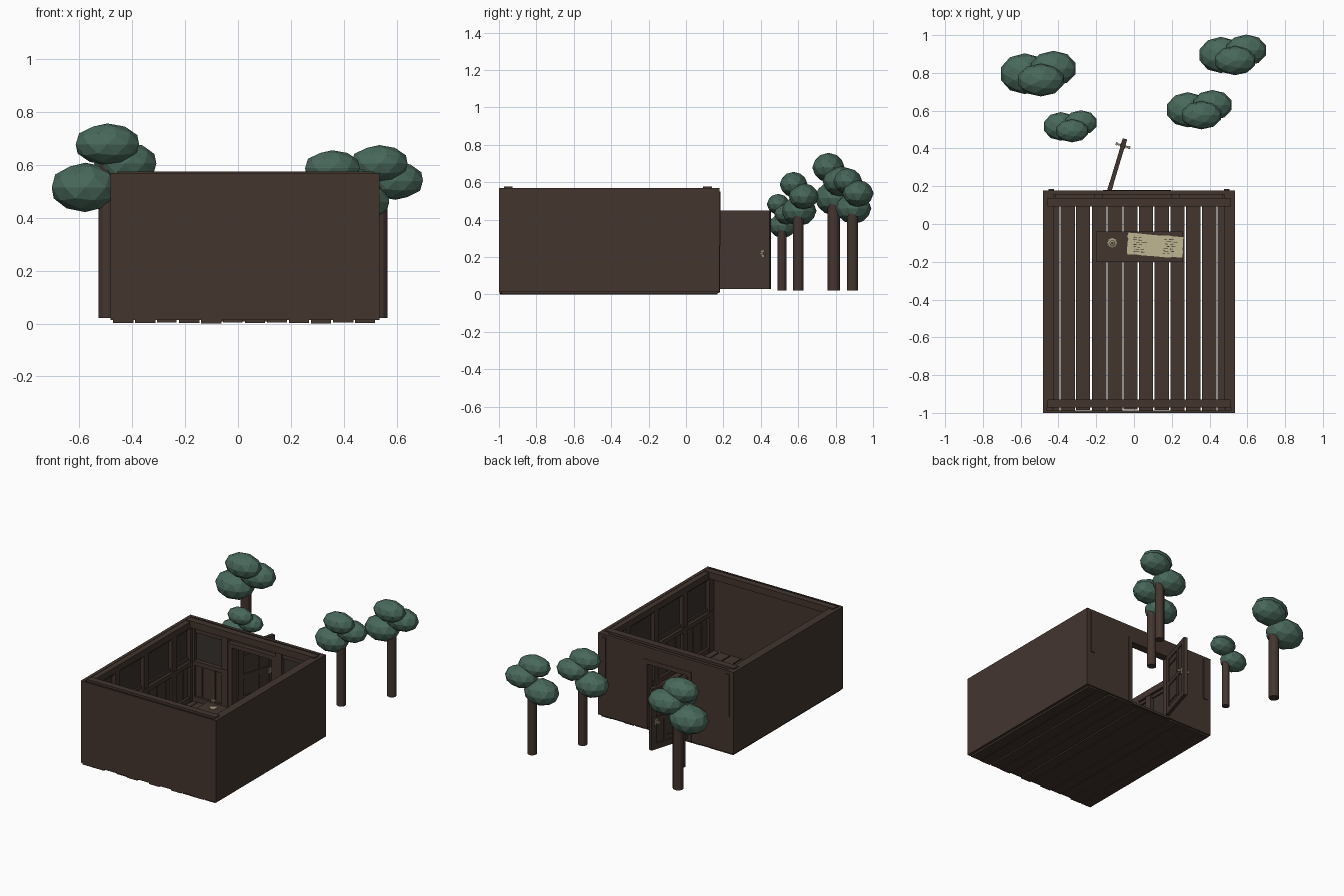
import bpy, bmesh, math, random
from mathutils import Matrix, Vector

if "Cube" in bpy.data.objects:
    bpy.data.objects.remove(bpy.data.objects["Cube"])

random.seed(4)


def material(name, rgb):
    m = bpy.data.materials.new(name)
    m.diffuse_color = (*rgb, 1)
    m.use_nodes = True
    m.node_tree.nodes["Principled BSDF"].inputs["Base Color"].default_value = m.diffuse_color
    return m


WOOD = material("dark_wood", (0.056, 0.036, 0.028))
PANE = material("dark_panel", (0.040, 0.032, 0.026))
LEAF = material("foliage_green", (0.065, 0.138, 0.103))
PAPER = material("old_paper", (0.52, 0.47, 0.29))
INK = material("ink", (0.02, 0.016, 0.012))
METAL = material("dull_brass", (0.33, 0.28, 0.19))


def finish(name, bm, mat, matrix=None):
    me = bpy.data.meshes.new(name)
    bm.to_mesh(me)
    bm.free()
    me.materials.append(mat)
    ob = bpy.data.objects.new(name, me)
    if matrix:
        ob.matrix_world = matrix
    bpy.context.collection.objects.link(ob)
    return ob


def boxes(name, items, mat=WOOD, matrix=None):
    """One object from boxes given as x0, x1, y0, y1, z0, z1."""
    bm = bmesh.new()
    for x0, x1, y0, y1, z0, z1 in items:
        m = Matrix.Translation(((x0 + x1) / 2, (y0 + y1) / 2, (z0 + z1) / 2))
        m = m @ Matrix.Diagonal((x1 - x0, y1 - y0, z1 - z0, 1))
        bmesh.ops.create_cube(bm, size=1, matrix=m)
    return finish(name, bm, mat, matrix)


def lathe(name, rings, mat, loc, sides=10):
    """Stacked cones along z; rings are (radius, z)."""
    bm = bmesh.new()
    loops = [[bm.verts.new((r * math.cos(math.tau * i / sides), r * math.sin(math.tau * i / sides), z))
              for i in range(sides)] for r, z in rings]
    for a, b in zip(loops, loops[1:]):
        for i in range(sides):
            j = (i + 1) % sides
            bm.faces.new((a[i], a[j], b[j], b[i]))
    bm.faces.new(loops[0][::-1])
    bm.faces.new(loops[-1])
    return finish(name, bm, mat, Matrix.Translation(loc))


# Room limits and wall thickness
X0, X1, Y0, Y1, ZB, ZT, T = -0.483, 0.536, -1.0, 0.178, 0.013, 0.57, 0.022
DX0, DX1, DZ = -0.135, 0.165, 0.455      # door opening

# Floor planks with narrow gaps
step = (X1 - X0 - 0.02) / 12
planks = []
for i in range(12):
    x = X0 + 0.01 + i * step
    gap = random.uniform(0.004, 0.009)
    planks.append((x, x + step - gap, Y0 + random.uniform(0.003, 0.02), Y1 - 0.01,
                   random.uniform(0, 0.004), 0.016))
boxes("floor_planks", planks)

# Outer walls
boxes("side_walls", [(X0, X0 + T, Y0, Y1, ZB, ZT), (X1 - T, X1, Y0, Y1, ZB, ZT)])
boxes("front_wall", [(X0 + T, X1 - T, Y0, Y0 + 0.012, ZB, ZT)])
boxes("back_wall", [(X0 + T, DX0, Y1 - T, Y1, ZB, ZT), (DX1, X1 - T, Y1 - T, Y1, ZB, ZT),
                    (DX0, DX1, Y1 - T, Y1, DZ, ZT)])

# Top beams running around the inside
boxes("top_beams", [(X0 + T, X0 + 0.058, Y0 + 0.03, Y1 - T, 0.525, 0.568),
                    (X1 - 0.058, X1 - T, Y0 + 0.03, Y1 - T, 0.525, 0.568),
                    (X0 + 0.025, X1 - 0.025, -0.972, -0.928, 0.53, 0.576),
                    (X0 + 0.025, X1 - 0.025, 0.092, 0.138, 0.53, 0.576)])

# Wall framing: posts, dado rail, skirting and recessed panels
frame, boards, panes = [], [], []
posts_y = [-0.965, -0.68, -0.375, -0.07, 0.125]


def side(xi, s, d0, d1):
    a, b = xi + s * d0, xi + s * d1
    return (min(a, b), max(a, b))


for xi, s in ((X0 + T, 1), (X1 - T, -1)):
    for y in posts_y:
        frame.append((*side(xi, s, 0, 0.032), y - 0.025, y + 0.025, 0.016, 0.53))
    frame.append((*side(xi, s, 0, 0.036), Y0 + 0.02, Y1 - T, 0.265, 0.295))
    frame.append((*side(xi, s, 0, 0.030), Y0 + 0.02, Y1 - T, 0.016, 0.05))
    panes.append((*side(xi, s, 0, 0.006), Y0 + 0.02, Y1 - T, 0.295, 0.525))
    for i in range(12):
        y = Y0 + 0.03 + i * 0.093
        boards.append((*side(xi, s, 0, 0.014), y, y + 0.086, 0.05, 0.265))
    for y0, y1 in zip(posts_y, posts_y[1:]):       # inner trim of each panel
        for z in (0.295, 0.505):
            frame.append((*side(xi, s, 0, 0.018), y0 + 0.025, y1 - 0.025, z, z + 0.02))

YI = Y1 - T
for x0, x1 in ((X0 + T, DX0 - 0.03), (DX1 + 0.03, X1 - T)):
    frame += [(x0, x1, YI - 0.034, YI, 0.265, 0.295), (x0, x1, YI - 0.028, YI, 0.016, 0.05),
              (x0, x1, YI - 0.018, YI, 0.48, 0.53),
              (x0, x0 + 0.045, YI - 0.032, YI, 0.016, 0.54),
              (x1 - 0.045, x1, YI - 0.032, YI, 0.016, 0.54)]
    panes.append((x0, x1, YI - 0.006, YI, 0.295, 0.48))
    n = 3
    w = (x1 - x0) / n
    boards += [(x0 + i * w, x0 + (i + 1) * w - 0.007, YI - 0.014, YI, 0.05, 0.265) for i in range(n)]
boxes("wall_framing", frame)
boxes("wainscot_boards", boards)
boxes("wall_panels", panes, PANE)

# Door casing, threshold and header beam
boxes("door_frame", [(DX0 - 0.03, DX0, YI - 0.03, Y1 + 0.003, ZB, DZ + 0.03),
                     (DX1, DX1 + 0.03, YI - 0.03, Y1 + 0.003, ZB, DZ + 0.03),
                     (DX0, DX1, YI - 0.03, Y1 + 0.003, DZ, DZ + 0.03),
                     (DX0, DX1, YI - 0.01, Y1, 0.008, 0.024)])

# Strips on the outer corners of the back wall
boxes("corner_strips", [(x, x + 0.03, Y1, Y1 + 0.006, 0.26, 0.55) for x in (X0 + 0.03, X1 - 0.06)])

# Open door: u along the leaf, v across its thickness
L = 0.285
leaf = Matrix.Translation((DX0 + 0.005, Y1, 0)) @ Matrix.Rotation(math.atan2(0.272, 0.082), 4, 'Z')
boxes("door_frame_leaf", [(0, 0.04, -0.012, 0.012, 0.03, 0.45), (L - 0.04, L, -0.012, 0.012, 0.03, 0.45),
                          (0.165, 0.185, -0.010, 0.010, 0.03, 0.45),
                          (0.04, L - 0.04, -0.011, 0.011, 0.03, 0.07),
                          (0.04, L - 0.04, -0.011, 0.011, 0.22, 0.25),
                          (0.04, L - 0.04, -0.011, 0.011, 0.415, 0.45),
                          (0.04, 0.165, -0.009, 0.009, 0.095, 0.105),
                          (0.04, 0.165, -0.009, 0.009, 0.365, 0.375)], WOOD, leaf)
boxes("door_panels", [(0.03, L - 0.03, -0.005, 0.005, 0.05, 0.43)], WOOD, leaf)
boxes("door_handle", [(0.242, 0.252, -0.036, 0.036, 0.213, 0.223), (0.236, 0.258, -0.014, 0.014, 0.20, 0.236),
                      (0.239, 0.255, -0.040, -0.030, 0.21, 0.226), (0.239, 0.255, 0.030, 0.040, 0.21, 0.226)],
      METAL, leaf)

# Table with legs and apron
TZ = 0.138
legs = [(x, x + 0.022, y, y + 0.022, 0.016, TZ - 0.014) for x in (-0.19, 0.228) for y in (-0.19, -0.072)]
boxes("table", legs + [(-0.2, 0.26, -0.2, -0.04, TZ - 0.014, TZ),
                       (-0.18, 0.24, -0.185, -0.179, TZ - 0.04, TZ - 0.014),
                       (-0.18, 0.24, -0.061, -0.055, TZ - 0.04, TZ - 0.014)])

# Ragged paper sheet with ink strokes
tilt = Matrix.Translation((0.113, -0.114, TZ)) @ Matrix.Rotation(-0.06, 4, 'Z')
bm = bmesh.new()
edge = []
for (ax, ay), (bx, by) in zip([(-.148, -.056), (.148, -.056), (.148, .056), (-.148, .056)],
                              [(.148, -.056), (.148, .056), (-.148, .056), (-.148, -.056)]):
    for i in range(7):
        t = i / 7
        edge.append(bm.verts.new((ax + (bx - ax) * t + random.uniform(-.004, .004),
                                  ay + (by - ay) * t + random.uniform(-.004, .004), 0.001)))
sheet = bm.faces.new(edge)
top = bmesh.ops.extrude_face_region(bm, geom=[sheet])
bmesh.ops.translate(bm, verts=[g for g in top["geom"] if isinstance(g, bmesh.types.BMVert)], vec=(0, 0, 0.004))
bmesh.ops.recalc_face_normals(bm, faces=bm.faces)
finish("paper_sheet", bm, PAPER, tilt)
strokes = []
for row in range(7):
    for x0 in (-0.12, 0.04):
        x = x0 + random.uniform(0, 0.02)
        for _ in range(2):
            w = random.uniform(0.012, 0.03)
            y = -0.04 + row * 0.0125
            strokes.append((x, x + w, y, y + 0.003, 0.005, 0.006))
            x += w + 0.01
boxes("ink_strokes", strokes, INK, tilt)

# Candlestick on the table
lathe("candlestick", [(0.026, 0), (0.026, 0.006), (0.008, 0.014), (0.006, 0.04), (0.015, 0.048),
                      (0.015, 0.056), (0.007, 0.058), (0.007, 0.105), (0.002, 0.108), (0.001, 0.116)],
      METAL, (-0.115, -0.1, TZ), 8)

# Trees: one shape at four places and sizes
blobs = [((0, -0.025, 0.585), (0.112, 0.077, 0.070)),
         ((0.060, 0.030, 0.520), (0.110, 0.083, 0.072)),
         ((-0.075, 0.005, 0.440), (0.118, 0.096, 0.083))]
for n, (x, y, s) in enumerate([(-0.494, 0.79, 1.125), (-0.328, 0.513, 0.79),
                               (0.357, 0.60, 0.97), (0.535, 0.89, 1.0)], 1):
    lathe(f"tree_trunk_{n}", [(0.03 * s, 0), (0.03 * s, 0.52 * s)], WOOD, (x, y, 0.02), 12)
    bm = bmesh.new()
    for loc, r in blobs:
        bmesh.ops.create_icosphere(bm, subdivisions=2, radius=1,
                                   matrix=Matrix.Translation(Vector(loc) * s) @ Matrix.Diagonal((*[c * s for c in r], 1)))
    finish(f"tree_foliage_{n}", bm, LEAF, Matrix.Translation((x, y, 0.02)))
